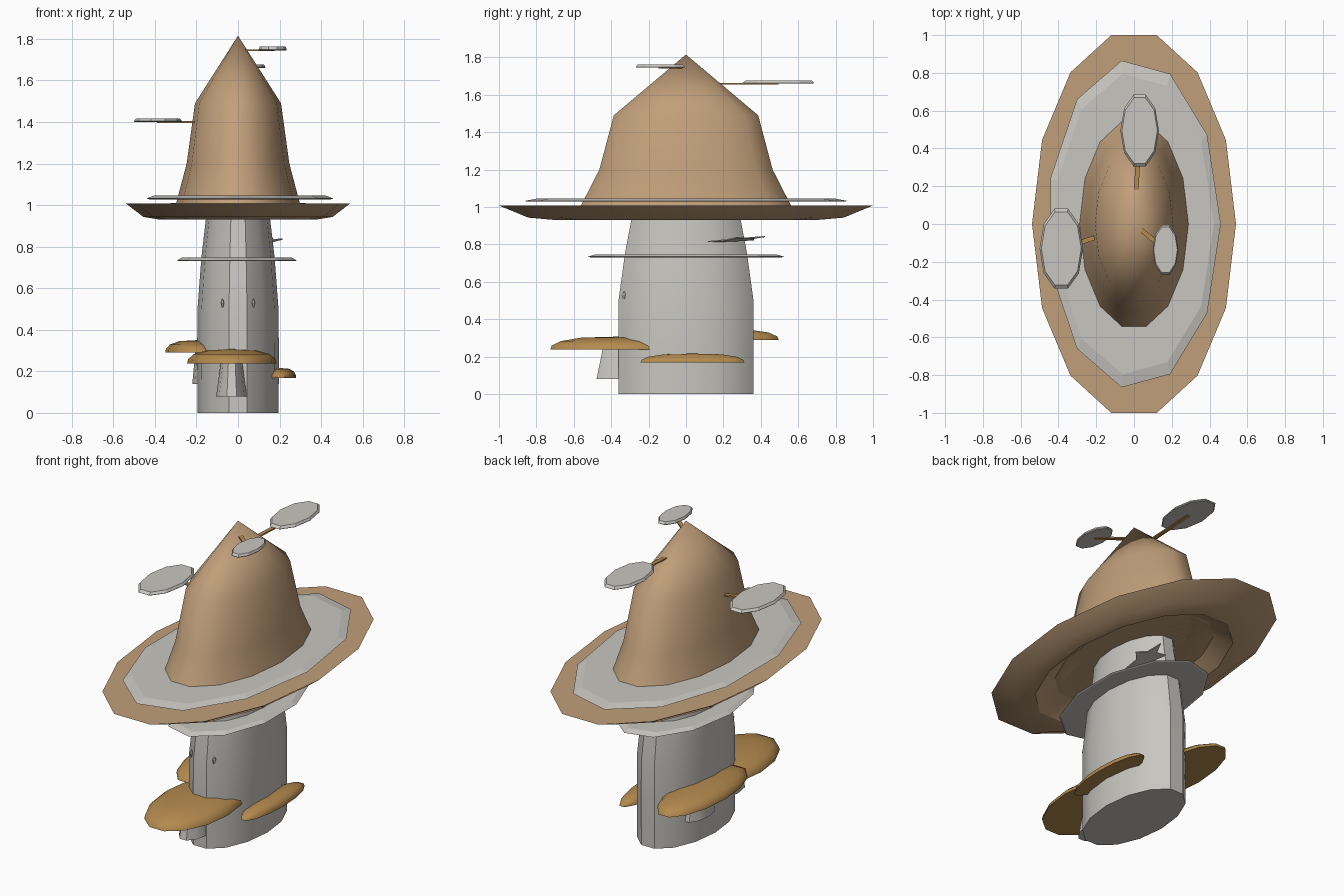
import bpy, bmesh, math
from mathutils import Vector

if "Cube" in bpy.data.objects:
    bpy.data.objects.remove(bpy.data.objects["Cube"])


def srgb(r, g, b):
    return tuple((c / 255 / 12.92) if c < 10 else ((c / 255 + 0.055) / 1.055) ** 2.4
                 for c in (r, g, b)) + (1.0,)


def material(name, rgb):
    m = bpy.data.materials.new(name)
    m.diffuse_color = srgb(*rgb)
    m.use_nodes = True
    m.node_tree.nodes["Principled BSDF"].inputs["Base Color"].default_value = m.diffuse_color
    return m


GREY = material("pale_grey", (200, 198, 192))
TAN = material("tan", (193, 159, 122))
GOLD = material("golden_brown", (180, 138, 78))


def finish(name, bm, mat, smooth=None):
    bmesh.ops.recalc_face_normals(bm, faces=bm.faces)
    me = bpy.data.meshes.new(name)
    bm.to_mesh(me)
    bm.free()
    me.materials.append(mat)
    ob = bpy.data.objects.new(name, me)
    bpy.context.collection.objects.link(ob)
    if smooth:
        bpy.ops.object.select_all(action='DESELECT')
        ob.select_set(True)
        bpy.context.view_layer.objects.active = ob
        bpy.ops.object.shade_smooth_by_angle(angle=math.radians(smooth))
    return ob


def loft(name, mat, profile, sides, center=(0, 0), turn=0.0, smooth=None):
    """Stack of elliptical rings (rx, ry, z), closed at both ends."""
    bm = bmesh.new()
    rings = []
    for rx, ry, z in profile:
        if rx == 0:
            rings.append([bm.verts.new((center[0], center[1], z))])
            continue
        rings.append([bm.verts.new((center[0] + rx * math.cos(turn + math.tau * i / sides),
                                    center[1] + ry * math.sin(turn + math.tau * i / sides), z))
                      for i in range(sides)])
    for a, b in zip(rings, rings[1:]):
        for i in range(sides):
            j = (i + 1) % sides
            if len(b) == 1:
                bm.faces.new((a[i], a[j], b[0]))
            else:
                bm.faces.new((a[i], a[j], b[j], b[i]))
    for end in (rings[0], rings[-1]):
        if len(end) > 1:
            bm.faces.new(end)
    return finish(name, bm, mat, smooth)


def disc(name, center, rx, ry, z, sides, turn=0.0, bevel=0.92):
    return loft(name, GREY, [(rx * 0.97, ry * 0.97, z), (rx, ry, z + 0.004),
                             (rx * bevel, ry * bevel, z + 0.017)], sides, center, turn)


# Trunk
loft("stem", GREY, [(.195, .37, 0), (.197, .371, .25), (.195, .37, .5), (.176, .335, .75),
                    (.155, .3, .93), (.15, .29, 1.01)], 14, smooth=40)

# Hat crown with pointed tip
loft("hat_crown", TAN, [(.30, .58, 1.0), (.247, .475, 1.2), (.207, .396, 1.49), (0, 0, 1.815)],
     14, smooth=50)

# Hat brim: flat top, flared outside, recess underneath
loft("hat_brim", TAN, [(.30, .57, 1.0), (.375, .712, .93), (.455, .865, .943),
                       (.54, 1.026, 1.008), (.29, .55, 1.009)], 14, smooth=30)

# Rings around hat and trunk
disc("hat_band", (0, 0), .46, .874, 1.028, 11)
disc("stem_ring", (0, 0), .294, .53, .73, 11, turn=math.pi)

# Side mushrooms
for name, c, rx, ry, z, h in (("front_cap", (-.03, -.36), .215, .375, .237, .07),
                              ("left_cap", (-.20, .13), .15, .375, .29, .06),
                              ("right_cap", (.205, .035), .075, .285, .168, .048)):
    steps = [(1.0, 0), (.98, .3), (.85, .65), (.55, .92), (0, 1)]
    loft(name, GOLD, [(rx * r, ry * r, z + h * t) for r, t in steps], 14, c, smooth=50)

loft("front_stalk", GREY, [(.075, .14, .08), (.053, .105, .245)], 10, (-.03, -.345), smooth=40)
loft("left_stalk", GREY, [(.06, .13, .14), (.045, .1, .3)], 10, (-.16, .10), smooth=40)


# Twigs carrying floating discs
def twig(name, a, b, r=0.012):
    a, b = Vector(a), Vector(b)
    side = Vector((0, 0, 1)).cross(b - a).normalized() * r
    up = Vector((0, 0, 0.004))
    bm = bmesh.new()
    q = [[bm.verts.new(p + s + u) for s, u in ((-side, -up), (side, -up), (side, up), (-side, up))]
         for p in (a, b)]
    for i in range(4):
        j = (i + 1) % 4
        bm.faces.new((q[0][i], q[0][j], q[1][j], q[1][i]))
    bm.faces.new(q[0])
    bm.faces.new(q[1])
    finish(name, bm, GOLD)


for name, c, rx, ry, z, inner in (("left", (-.385, -.13), .115, .222, 1.4, (-.17, -.06)),
                                  ("back", (.03, .495), .102, .2, 1.66, (.01, .15)),
                                  ("top", (.167, -.137), .068, .138, 1.745, (.03, -.025))):
    disc(name + "_floating_disc", c, rx, ry, z, 10)
    twig(name + "_twig", (*inner, z), (*c, z))

# Small flat star on the side of the trunk
bm = bmesh.new()
layers = []
for dz in (-.003, .003):
    ring = []
    for i in range(10):
        r = 1.0 if i % 2 == 0 else 0.5
        t = math.tau * i / 10
        x, y = .075 * r * math.cos(t), .16 * r * math.sin(t)
        ring.append(bm.verts.new((.14 + x, .27 + y, .825 + .15 * x + .09 * y + dz)))
    layers.append(ring)
    bm.faces.new(ring)
for i in range(10):
    j = (i + 1) % 10
    bm.faces.new((layers[0][i], layers[0][j], layers[1][j], layers[1][i]))
finish("side_star", bm, GREY)

# Tiny bumps on the front of the trunk
for side, x in (("left", -.075), ("right", .075)):
    loft(side + "_bump", GREY, [(0.004, .008, .508), (.009, .014, .53), (0, 0, .553)], 6, (x, -.332))
